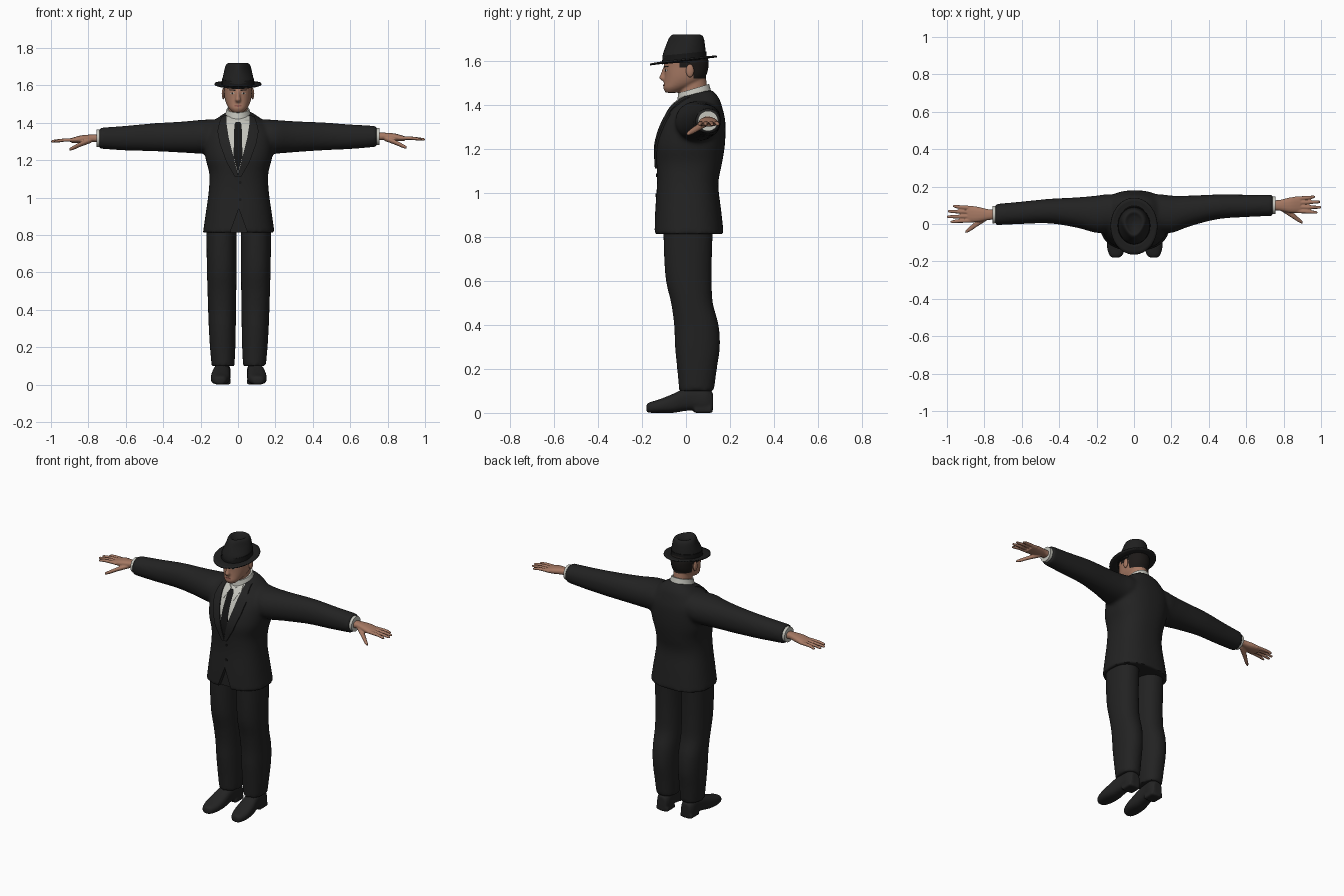
import bpy, bmesh, math
from mathutils import Vector, Matrix
from mathutils.bvhtree import BVHTree

if "Cube" in bpy.data.objects:
    bpy.data.objects.remove(bpy.data.objects["Cube"])


def material(name, *rgb):
    m = bpy.data.materials.new(name)
    m.use_nodes = True
    m.diffuse_color = (*rgb, 1)
    for n in m.node_tree.nodes:
        if n.type == 'BSDF_PRINCIPLED':
            n.inputs["Base Color"].default_value = (*rgb, 1)
            n.inputs["Roughness"].default_value = 0.8
    return m


SUIT = material("charcoal cloth", .016, .016, .016)
HAT = material("black felt", .014, .014, .014)
BAND = material("black ribbon", .008, .008, .008)
LEATHER = material("black leather", .017, .017, .017)
SHIRT = material("off white cotton", .55, .55, .50)
SKIN = material("skin", .38, .19, .125)
HAIR = material("dark hair", .012, .010, .009)
LIPS = material("lips", .25, .09, .07)


def loft(bm, axis, rows, power=2.0, sides=32, steps=4):
    """Smooth tube; each row is (position, centre 1, centre 2, radius 1, radius 2)."""
    rows = [Vector(r) for r in rows]
    path = []
    for i in range(len(rows) - 1):
        a, b, c, d = (rows[max(i - 1, 0)], rows[i], rows[i + 1], rows[min(i + 2, len(rows) - 1)])
        for k in range(steps):
            t = k / steps
            path.append(b + ((c - a) * t + (a * 2 - b * 5 + c * 4 - d) * t * t
                             + (b * 3 - a - c * 3 + d) * t ** 3) * 0.5)
    path.append(rows[-1])
    rings = []
    for p, c1, c2, r1, r2 in path:
        ring = []
        for s in range(sides):
            ang = math.tau * s / sides
            e = 2 / power
            co = [c1 + r1 * math.copysign(abs(math.cos(ang)) ** e, math.cos(ang)),
                  c2 + r2 * math.copysign(abs(math.sin(ang)) ** e, math.sin(ang))]
            co.insert("xyz".index(axis), p)
            ring.append(bm.verts.new(co))
        rings.append(ring)
    for r, q in zip(rings, rings[1:]):
        for s in range(sides):
            n = (s + 1) % sides
            bm.faces.new((r[s], r[n], q[n], q[s]))
    bm.faces.new(rings[0])
    bm.faces.new(rings[-1])
    bmesh.ops.recalc_face_normals(bm, faces=bm.faces)
    return [v for ring in rings for v in ring]


def finish(name, bm, mat, angle=0.7):
    me = bpy.data.meshes.new(name)
    bm.to_mesh(me)
    bm.free()
    me.materials.append(mat)
    me.shade_smooth()
    me.set_sharp_from_angle(angle=angle)
    ob = bpy.data.objects.new(name, me)
    bpy.context.scene.collection.objects.link(ob)
    return ob


def blend(name, bm, mat, voxel, smooth, cutter=None):
    """Fuse overlapping lofts into one soft skin."""
    ob = finish(name, bm, mat)
    rm = ob.modifiers.new("fuse", 'REMESH')
    rm.mode, rm.voxel_size = 'VOXEL', voxel
    sm = ob.modifiers.new("soften", 'SMOOTH')
    sm.factor, sm.iterations = 0.5, smooth
    if cutter:
        cut = ob.modifiers.new("cut", 'BOOLEAN')
        cut.operation, cut.object = 'DIFFERENCE', cutter
    dg = bpy.context.evaluated_depsgraph_get()
    me = bpy.data.meshes.new_from_object(ob.evaluated_get(dg))
    ob.modifiers.clear()
    ob.data = me
    me.materials.clear()
    me.materials.append(mat)
    me.shade_smooth()
    me.set_sharp_from_angle(angle=0.9)
    return ob


def plate(name, outline, target, mat, lift, step=0.015):
    """Thin piece with an x-z outline, laid over the front of the target."""
    tree = BVHTree.FromPolygons([v.co for v in target.data.vertices],
                                [p.vertices[:] for p in target.data.polygons])
    bm = bmesh.new()
    bm.faces.new([bm.verts.new((x, 0, z)) for x, z in outline])
    bmesh.ops.triangulate(bm, faces=bm.faces[:])
    for axis in (0, 2):
        values = [p[axis // 2] for p in outline]
        for i in range(math.ceil(min(values) / step), math.floor(max(values) / step) + 1):
            n = Vector((0, 0, 0))
            n[axis] = 1
            bmesh.ops.bisect_plane(bm, geom=bm.verts[:] + bm.edges[:] + bm.faces[:],
                                   plane_co=n * i * step, plane_no=n)
    for v in bm.verts:
        hit = tree.ray_cast(Vector((v.co.x, -1, v.co.z)), Vector((0, 1, 0)))[0]
        if hit is None:
            hit = tree.find_nearest(Vector((v.co.x, -0.1, v.co.z)))[0]
        v.co.y = hit.y + 0.002
    top = bmesh.ops.extrude_face_region(bm, geom=bm.faces[:])["geom"]
    for v in top:
        if isinstance(v, bmesh.types.BMVert):
            v.co.y -= lift + 0.002
    bmesh.ops.recalc_face_normals(bm, faces=bm.faces)
    if sum(f.normal.y * f.calc_area() for f in bm.faces) > 0:
        bmesh.ops.reverse_faces(bm, faces=bm.faces[:])
    return finish(name, bm, mat)


def disc(x, z, rx, rz, n=12):
    return [(x + rx * math.cos(math.tau * i / n), z + rz * math.sin(math.tau * i / n)) for i in range(n)]


def flip(outline, side):
    return [(side * x, z) for x, z in outline]


SIDES = (("left", 1), ("right", -1))
MID = 0.004

# Jacket: torso and sleeves fused, with a cutaway at the front hem
bm = bmesh.new()
body = [(.812, .192, -.145, .172), (.92, .176, -.140, .160), (1.04, .160, -.132, .147),
        (1.13, .158, -.134, .163), (1.21, .178, -.138, .176), (1.29, .186, -.119, .180),
        (1.35, .180, -.092, .175), (1.41, .130, -.058, .155), (1.445, .078, -.022, .125),
        (1.453, .062, -.005, .110)]
for v in loft(bm, "z", [(z, MID, (f + b) / 2, w, (b - f) / 2) for z, w, f, b in body], 2.4, 40):
    if v.co.z > 1.38:
        v.co.z += 0.2 * (v.co.y - .04) * (v.co.z - 1.38) / .07
arm = [(.05, .06, 1.345, .09, .07), (.13, .06, 1.33, .10, .088), (.20, .052, 1.325, .10, .09),
       (.30, .070, 1.325, .082, .083), (.45, .092, 1.327, .066, .075), (.60, .097, 1.325, .060, .066),
       (.742, .100, 1.327, .057, .056)]


def swing(side, x, y, z):
    """The right arm hangs a little further forward and lower."""
    t = min(max((x - .2) / .54, 0), 1) if side < 0 else 0
    return side * x, y - .05 * t, z - .010 * t


for _, s in SIDES:
    loft(bm, "x", [(*swing(s, x, y, z), a, b) for x, y, z, a, b in arm], 2.1)
cb = bmesh.new()
tri = [(MID, .94), (MID - .055, .79), (MID + .055, .79)]
low, high = ([cb.verts.new((x, y, z)) for x, z in tri] for y in (-.3, -.112))
cb.faces.new(low)
cb.faces.new(high)
for i in range(3):
    cb.faces.new((low[i], low[i - 1], high[i - 1], high[i]))
bmesh.ops.recalc_face_normals(cb, faces=cb.faces)
cutter = finish("hem_cutter", cb, SUIT)
cutter.hide_render = True
jacket = blend("jacket", bm, SUIT, .011, 5, cutter)
bpy.data.objects.remove(cutter)

# Shirt front, tie, lapels and buttons
plate("shirt_front", [(0, 1.125), (.04, 1.27), (.066, 1.37), (.062, 1.435),
                      (-.062, 1.435), (-.066, 1.37), (-.04, 1.27)], jacket, SHIRT, .002)
plate("tie", [(0, 1.13), (.024, 1.22), (.013, 1.372), (.019, 1.405),
              (-.019, 1.405), (-.013, 1.372), (-.024, 1.22)], jacket, BAND, .006)
lapel = [(-.002, 1.11), (.022, 1.21), (.050, 1.32), (.062, 1.40), (.060, 1.44), (.088, 1.435),
         (.100, 1.40), (.090, 1.365), (.110, 1.355), (.098, 1.29), (.062, 1.19), (.016, 1.11)]
for side, s in SIDES:
    plate(side + "_lapel", flip(lapel, s), jacket, SUIT, .009)
    plate(side + "_collar_wing", flip([(.010, 1.41), (.034, 1.355), (.060, 1.41), (.050, 1.435)], s),
          jacket, SHIRT, .007)
for i, z in enumerate((1.08, .99)):
    plate("button_%d" % (i + 1), disc(.012, z, .008, .008), jacket, BAND, .004)

# Shirt collar, tilted up toward the back
bm = bmesh.new()
for v in loft(bm, "z", [(1.41, 0, .040, .080, .085), (1.44, 0, .037, .070, .077),
                        (1.474, 0, .035, .060, .070)]):
    v.co.z += .3 * (v.co.y - .035)
finish("shirt_collar", bm, SHIRT)

# Cuffs and hands
palm = [(.735, .100, 1.325, .027, .021), (.78, .100, 1.327, .029, .020),
        (.84, .101, 1.322, .042, .020), (.89, .103, 1.315, .042, .013)]
thumb = [(.785, .088, 1.316, .018, .014), (.84, .052, 1.295, .017, .013),
         (.88, .022, 1.276, .013, .011), (.902, .008, 1.267, .007, .007)]
fingers = ((-.033, -.040, .980), (-.011, -.013, 1.0), (.012, .016, .995), (.034, .043, .968))
for side, s in SIDES:
    bm = bmesh.new()
    loft(bm, "x", [(*swing(s, x, .1, 1.327), .046, .046) for x in (.73, .745, .757)])
    finish(side + "_shirt_cuff", bm, SHIRT)
    bm = bmesh.new()
    digits = [(palm, 2.4), (thumb, 2)]
    for base, end, tip in fingers:
        digits.append(([(.86, .102 + base, 1.318, .011, .010), (.93, .102 + (base + end) / 2, 1.317, .010, .009),
                        (tip - .008, .102 + end, 1.311, .008, .007), (tip, .102 + end, 1.310, .004, .004)], 2))
    for rows, power in digits:
        loft(bm, "x", [(*swing(s, x, y, z), a, b) for x, y, z, a, b in rows], power, 16)
    blend(side + "_hand", bm, SKIN, .004, 2)

# Trouser legs and shoes
leg = [(.10, .084, .048, .061, .079), (.20, .086, .050, .068, .090), (.30, .088, .052, .072, .102),
       (.40, .089, .047, .075, .101), (.50, .090, .027, .077, .095), (.60, .091, .013, .079, .104),
       (.72, .092, .009, .080, .109), (.86, .092, .010, .081, .113)]
shoe = [(-.180, .102, .022, .014, .014), (-.168, .101, .024, .034, .023), (-.12, .099, .031, .050, .031),
        (-.06, .096, .043, .051, .043), (-.01, .092, .058, .046, .050), (.04, .088, .064, .042, .052),
        (.09, .085, .060, .042, .056), (.122, .084, .048, .030, .044)]
for side, s in SIDES:
    bm = bmesh.new()
    loft(bm, "z", [(z, MID + s * x, y, a, b) for z, x, y, a, b in leg], 2.2)
    blend(side + "_trouser_leg", bm, SUIT, .010, 3)
    bm = bmesh.new()
    loft(bm, "y", [(y, MID + s * x, z, a, b) for y, x, z, a, b in shoe], 2.6)
    loft(bm, "y", [(y, MID + s * .084, .015, .040, .015) for y in (.04, .08, .118)], 6)
    for v in bm.verts:
        v.co.z = max(v.co.z, 0)
    blend(side + "_shoe", bm, LEATHER, .007, 1)

# Head, neck and nose fused; hair is the region behind the ears and temples
bm = bmesh.new()
skull = [(1.455, .026, -.092, -.040), (1.475, .047, -.103, .010), (1.50, .062, -.100, .062),
         (1.53, .071, -.098, .090), (1.57, .075, -.099, .102), (1.61, .076, -.097, .100),
         (1.66, .055, -.070, .075)]
loft(bm, "z", [(z, 0, (f + b) / 2, w, (b - f) / 2) for z, w, f, b in skull], 2.2)
loft(bm, "z", [(1.40, 0, .045, .052, .062), (1.46, 0, .033, .051, .066), (1.53, 0, .03, .05, .06)])
loft(bm, "z", [(1.572, 0, -.096, .008, .008), (1.54, 0, -.103, .011, .012),
               (1.522, 0, -.107, .015, .015), (1.510, 0, -.101, .012, .010)], 2, 16)
head = blend("head", bm, SKIN, .006, 2)
head.data.materials.append(HAIR)
bm = bmesh.new()
bm.from_mesh(head.data)
for co, no in (((0, 0, 1.57), (0, 0, 1)), ((0, 0, 1.52), (0, 0, 1)),
               ((0, -.03, 0), (0, 1, 0)), ((0, .035, 0), (0, 1, 0))):
    bmesh.ops.bisect_plane(bm, geom=bm.verts[:] + bm.edges[:] + bm.faces[:], plane_co=co, plane_no=no)
for f in bm.faces:
    c = f.calc_center_median()
    f.material_index = int((c.y > -.03 and c.z > 1.57) or (c.y > .035 and c.z > 1.52))
bm.to_mesh(head.data)
bm.free()

# Facial details and ears
plate("lips", disc(0, 1.490, .022, .005), head, LIPS, .002, .006)
for side, s in SIDES:
    plate(side + "_eye", disc(s * .030, 1.557, .011, .005), head, SHIRT, .001, .006)
    plate(side + "_iris", disc(s * .030, 1.557, .005, .005), head, HAIR, .002, .006)
    plate(side + "_eyebrow", flip([(.013, 1.570), (.045, 1.573), (.048, 1.577), (.013, 1.577)], s),
          head, HAIR, .002, .006)
    bm = bmesh.new()
    bmesh.ops.create_uvsphere(bm, u_segments=16, v_segments=10, radius=1, matrix=Matrix.Translation(
        (s * .078, .018, 1.555)) @ Matrix.Diagonal((.009, .018, .030, 1)))
    finish(side + "_ear", bm, SKIN)

# Hat: pinched crown, ribbon and tilted brim
crown = [(1.59, 0, -.008, .086, .100), (1.625, 0, -.008, .085, .098), (1.665, 0, -.003, .079, .090),
         (1.705, 0, .002, .068, .078), (1.719, 0, .003, .052, .062), (1.708, 0, .003, .032, .042),
         (1.700, 0, .003, .010, .015)]
bm = bmesh.new()
for v in loft(bm, "z", crown):
    front = min(max((.02 - v.co.y) / .1, 0), 1) * min(max((v.co.z - 1.63) / .06, 0), 1)
    v.co.x *= 1 - .35 * front
finish("hat_crown", bm, HAT, 1.0)
bm = bmesh.new()
for v in loft(bm, "z", [(1.595, 0, -.008, .088, .102), (1.634, 0, -.007, .0865, .099)]):
    v.co.z += .1 * v.co.y
finish("hat_ribbon", bm, BAND)
bm = bmesh.new()
rings = []
for t in (0, .35, .7, 1):
    ring = []
    for i in range(48):
        ang = math.tau * i / 48
        x, y = (.075 + .050 * t) * math.cos(ang), (.090 + .062 * t) * math.sin(ang)
        ring.append(bm.verts.new((x, y - .012, 1.601 + .12 * y + .006 * t * t * abs(math.cos(ang)))))
    rings.append(ring)
for r, q in zip(rings, rings[1:]):
    for i in range(48):
        bm.faces.new((r[i - 1], q[i - 1], q[i], r[i]))
brim = finish("hat_brim", bm, HAT)
solid = brim.modifiers.new("thickness", 'SOLIDIFY')
solid.thickness, solid.offset = .007, 0
